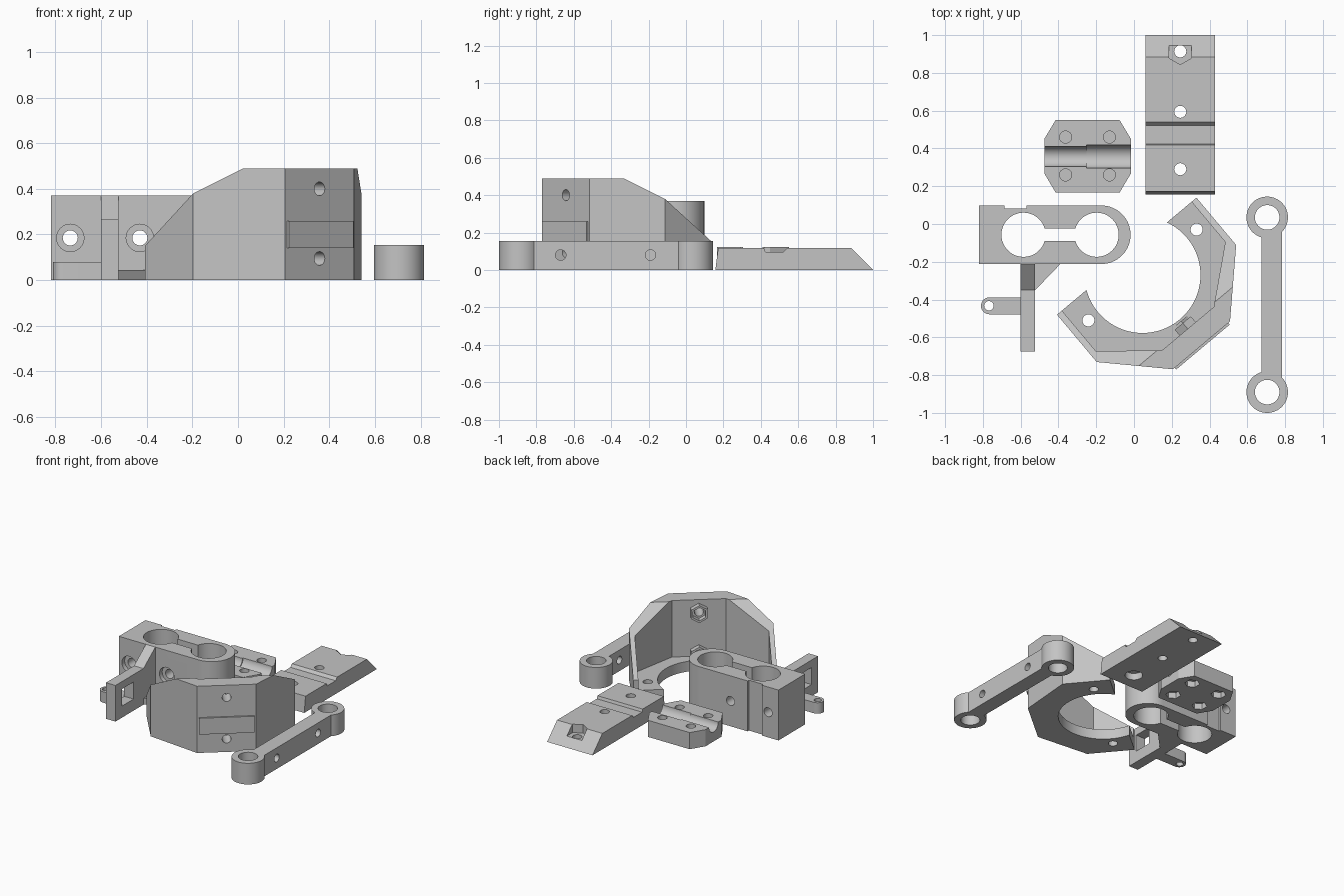
import bpy, bmesh, math

old = bpy.data.objects.get("Cube")
if old:
    bpy.data.objects.remove(old, do_unlink=True)

grey = bpy.data.materials.new("plain_grey")
grey.use_nodes = True
grey.diffuse_color = (0.55, 0.55, 0.55, 1)
grey.node_tree.nodes["Principled BSDF"].inputs["Base Color"].default_value = (0.55, 0.55, 0.55, 1)

AXES = {
    "x": lambda a, b, h: (h, a, b),
    "y": lambda a, b, h: (a, h, b),
    "z": lambda a, b, h: (a, b, h),
}


def prism(name, pts, lo, hi, axis="z"):
    """Extrude a flat outline along an axis."""
    bm = bmesh.new()
    place = AXES[axis]
    low = [bm.verts.new(place(a, b, lo)) for a, b in pts]
    high = [bm.verts.new(place(a, b, hi)) for a, b in pts]
    bm.faces.new(low)
    bm.faces.new(high)
    for i in range(len(pts)):
        j = (i + 1) % len(pts)
        bm.faces.new((low[i], low[j], high[j], high[i]))
    bmesh.ops.recalc_face_normals(bm, faces=bm.faces)
    mesh = bpy.data.meshes.new(name)
    bm.to_mesh(mesh)
    bm.free()
    mesh.materials.append(grey)
    ob = bpy.data.objects.new(name, mesh)
    bpy.context.scene.collection.objects.link(ob)
    return ob


def arc(a, b, r, start=0, end=360, n=48):
    """Points on an arc; a full circle leaves out the repeated end."""
    steps = n if end - start == 360 else n + 1
    return [(a + r * math.cos(math.radians(start + (end - start) * i / n)),
             b + r * math.sin(math.radians(start + (end - start) * i / n))) for i in range(steps)]


def rect(a0, b0, a1, b1):
    return [(a0, b0), (a1, b0), (a1, b1), (a0, b1)]


def hexagon(a, b, r):
    return arc(a, b, r, 30, 390, 6)


def modify(ob, tools, operation):
    bpy.context.view_layer.objects.active = ob
    for pts, lo, hi, axis in tools:
        tool = prism("tool", pts, lo, hi, axis)
        tool.hide_render = True
        mod = ob.modifiers.new("bool", "BOOLEAN")
        mod.operation, mod.solver, mod.object = operation, "EXACT", tool
        bpy.ops.object.modifier_apply(modifier=mod.name)
        bpy.data.objects.remove(tool, do_unlink=True)


def cut(ob, *tools):
    modify(ob, tools, "DIFFERENCE")


def add(ob, *tools):
    modify(ob, tools, "UNION")


parts = []

# Connecting rod with an eye at each end
H = 0.155
rod = prism("connecting_rod", rect(0.674, -0.89, 0.784, 0.035), 0, H)
for y in (-0.89, 0.035):
    add(rod, (arc(0.705, y, 0.11), 0, H, "z"))
for y in (-0.89, 0.035):
    cut(rod, (arc(0.705, y, 0.065), -0.1, 0.3, "z"))
for y in (-0.67, -0.19):
    cut(rod, (arc(y, 0.08, 0.028, n=24), 0.5, 1, "x"))
parts.append(rod)

# Curved shroud: octagonal wall around a ring floor, sloping to the open side
shroud = prism("shroud", [(-0.482, 0.13), (-0.482, -0.197), (-0.197, -0.486),
                          (0.197, -0.486), (0.482, -0.197), (0.482, 0.13)], 0, 0.49)
cut(shroud,
    ([(-0.5, 0.591), (0.2, 0.101), (0.2, 0.7), (-0.5, 0.7)], -1, 1, "x"),
    ([(-0.448, 0.2), (-0.448, -0.148), (-0.18, -0.372),
      (0.18, -0.372), (0.448, -0.148), (0.448, 0.2)], 0.075, 0.7, "z"),
    (arc(0, 0, 0.307, n=72), -0.1, 0.3, "z"))
for u in (-0.374, 0.374):
    cut(shroud, (arc(u, 0, 0.032, n=24), -0.1, 0.2, "z"))
# Raised front panel and screw holes with nut collars
add(shroud, (rect(-0.185, 0.14, 0.185, 0.26), -0.498, -0.45, "y"))
for z in (0.095, 0.4):
    add(shroud, (hexagon(0, z, 0.064), -0.4, -0.332, "y"))
for z in (0.095, 0.4):
    cut(shroud, (hexagon(0, z, 0.048), -0.37, -0.32, "y"),
        (arc(0, z, 0.03, n=24), -0.6, -0.32, "y"))
shroud.location = (0.045, -0.27, 0)
shroud.rotation_euler = (0, 0, math.radians(40))
parts.append(shroud)

# Double clamp block with two bores joined by a slot
MID = -0.057
block = prism("clamp_block", [(-0.82, 0.098), (-0.82, -0.212)] + arc(-0.173, MID, 0.155, -90, 90, 32), 0, 0.37)
cut(block, (rect(-0.585, MID - 0.033, -0.198, MID + 0.033), -0.1, 0.5, "z"),
    (rect(-0.685, 0.083, -0.57, 0.2), -0.1, 0.5, "z"))
for x in (-0.585, -0.198):
    cut(block, (arc(x, MID, 0.117), -0.1, 0.5, "z"))
for x in (-0.735, -0.43):
    cut(block, (arc(x, 0.185, 0.033, n=24), -0.4, 0.3, "y"),
        (arc(x, 0.185, 0.06, n=32), -0.4, -0.18, "y"))
parts.append(block)

# Arm on the front of the block, with a window, an ear and a gusset
arm = prism("arm", [(-0.212, 0), (-0.212, 0.37), (-0.35, 0.265), (-0.675, 0.265), (-0.675, 0)],
            -0.6, -0.523, "x")
cut(arm, (rect(-0.6, 0.085, -0.465, 0.21), -1, 0, "x"))
parts.append(arm)
ear = prism("arm_ear", [(-0.6, -0.388), *arc(-0.765, -0.433, 0.045, 90, 270, 24), (-0.6, -0.478)], 0, 0.08)
cut(ear, (arc(-0.768, -0.433, 0.025, n=24), -0.1, 0.2, "z"))
parts.append(ear)
parts.append(prism("arm_gusset", [(-0.523, -0.212), (-0.523, -0.35), (-0.39, -0.212)], 0, 0.045))

# Bearing cap: chamfered plate with a stepped half-round channel
cap = prism("bearing_cap", [(-0.475, 0.268), (-0.415, 0.167), (-0.076, 0.167), (-0.016, 0.268),
                            (-0.016, 0.45), (-0.076, 0.55), (-0.415, 0.55), (-0.475, 0.45)], 0, 0.122)
cut(cap, (arc(0.357, 0.122, 0.053), -0.6, -0.25, "x"),
    (arc(0.357, 0.125, 0.062), -0.251, 0.1, "x"))
for x in (-0.362, -0.13):
    for y in (0.26, 0.46):
        cut(cap, (arc(x, y, 0.032, n=24), 0.05, 0.3, "z"),
            (hexagon(x, y, 0.052), -0.1, 0.044, "z"))
parts.append(cap)

# Mounting strip: wedge end, shallow cross groove, three holes
strip = prism("mounting_strip", [(0.157, 0), (0.172, 0.117), (0.417, 0.117), (0.424, 0.097), (0.522, 0.097),
                                 (0.54, 0.117), (0.885, 0.117), (1, 0)], 0.06, 0.428, "x")
for y in (0.29, 0.594, 0.914):
    cut(strip, (arc(0.245, y, 0.032, n=24), -0.1, 0.3, "z"))
cut(strip, (hexagon(0.245, 0.914, 0.07), 0.055, 0.3, "z"),
    (arc(0.245, 0.29, 0.06, n=32), -0.1, 0.05, "z"))
parts.append(strip)

# Smooth the round surfaces, keep the corners sharp
bpy.ops.object.select_all(action="DESELECT")
for ob in parts:
    ob.select_set(True)
bpy.context.view_layer.objects.active = parts[0]
bpy.ops.object.shade_smooth_by_angle(angle=math.radians(30))
